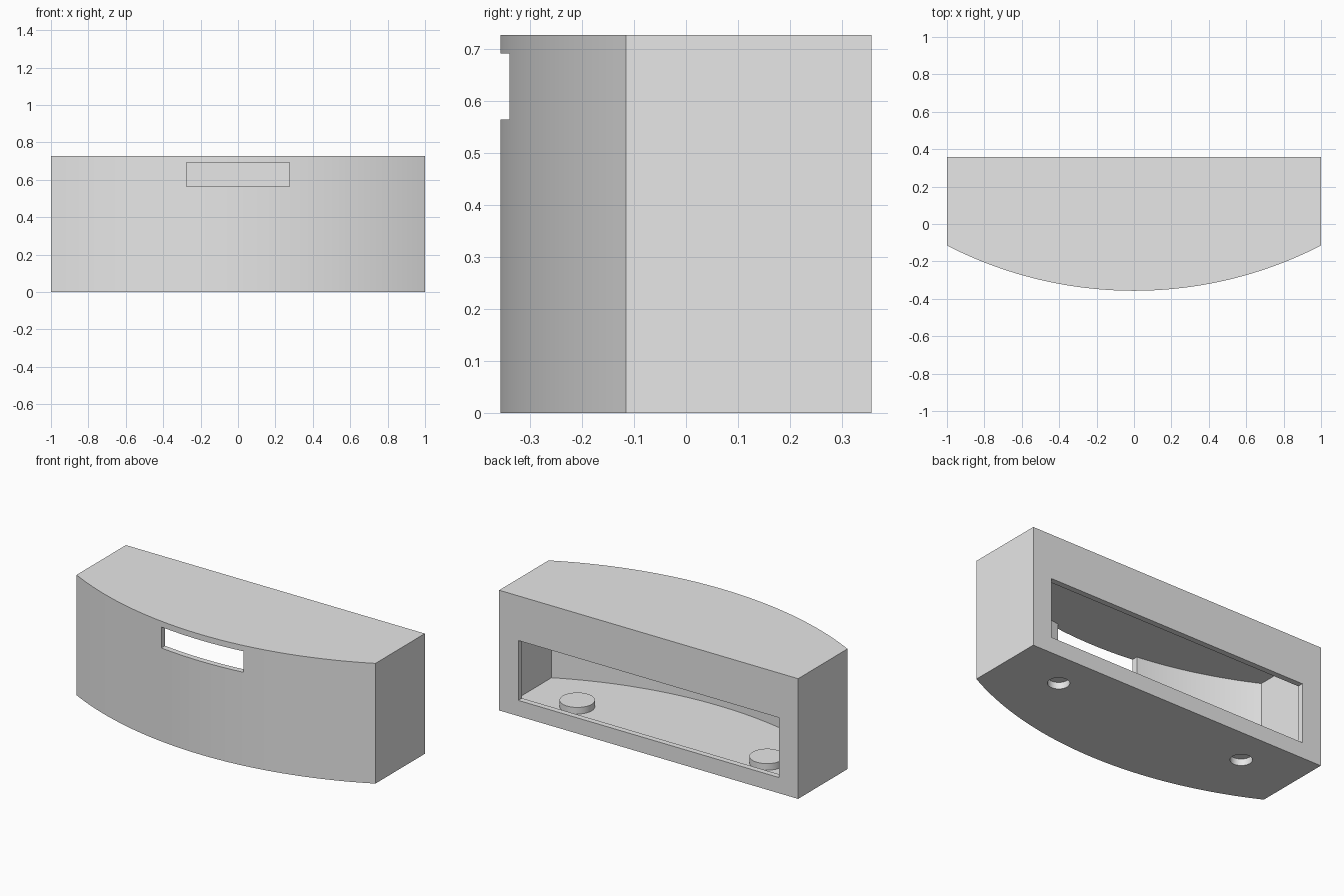
import bpy, bmesh
from math import sqrt, radians

cube = bpy.data.objects.get("Cube")
if cube:
    bpy.data.objects.remove(cube, do_unlink=True)

WALL, HEIGHT, BACK = 0.035, 0.727, 0.357
RADIUS = 2.187
CENTRE_Y = RADIUS - BACK      # axis of the curved front

grey = bpy.data.materials.new("light_grey")
grey.use_nodes = True
colour = (0.8, 0.8, 0.8, 1)
grey.diffuse_color = colour
grey.node_tree.nodes["Principled BSDF"].inputs["Base Color"].default_value = colour


def finish(name, bm):
    bmesh.ops.recalc_face_normals(bm, faces=bm.faces)
    mesh = bpy.data.meshes.new(name)
    bm.to_mesh(mesh)
    bm.free()
    mesh.materials.append(grey)
    ob = bpy.data.objects.new(name, mesh)
    bpy.context.collection.objects.link(ob)
    return ob


def bow_block(name, inset, segments=48):
    """Block with a flat back and an arched front, shrunk by inset."""
    bm = bmesh.new()
    half, r = 1 - inset, RADIUS - inset
    xs = [half * (2 * i / segments - 1) for i in range(segments + 1)]
    outline = [(x, CENTRE_Y - sqrt(r * r - x * x)) for x in xs]
    outline += [(half, BACK - inset), (-half, BACK - inset)]
    face = bm.faces.new([bm.verts.new((x, y, inset)) for x, y in outline])
    out = bmesh.ops.extrude_face_region(bm, geom=[face])
    top = [v for v in out["geom"] if isinstance(v, bmesh.types.BMVert)]
    bmesh.ops.translate(bm, verts=top, vec=(0, 0, HEIGHT - 2 * inset))
    return finish(name, bm)


def box(name, low, high):
    bm = bmesh.new()
    bmesh.ops.create_cube(bm, size=1)
    for v in bm.verts:
        v.co = [h if c > 0 else l for c, l, h in zip(v.co, low, high)]
    return finish(name, bm)


def cylinder(name, x, y, radius, low, high):
    bm = bmesh.new()
    bmesh.ops.create_cone(bm, cap_ends=True, segments=40, radius1=radius,
                          radius2=radius, depth=high - low)
    bmesh.ops.translate(bm, verts=bm.verts, vec=(x, y, (low + high) / 2))
    return finish(name, bm)


def combine(target, tool, operation):
    """Apply a boolean, then discard the tool."""
    tool.hide_render = True
    mod = target.modifiers.new(tool.name, "BOOLEAN")
    mod.operation, mod.object, mod.solver = operation, tool, "EXACT"
    bpy.context.view_layer.objects.active = target
    bpy.ops.object.modifier_apply(modifier=mod.name)
    bpy.data.objects.remove(tool, do_unlink=True)


# Hollow housing with an arched front
housing = bow_block("housing", 0)
combine(housing, bow_block("cavity", WALL), "DIFFERENCE")

# Wide window in the back wall and narrow slot in the front wall
combine(housing, box("back_window", (-0.872, 0.2, 0.095), (0.872, 0.5, 0.457)), "DIFFERENCE")
combine(housing, box("front_slot", (-0.275, -0.5, 0.565), (0.275, -0.2, HEIGHT - WALL)), "DIFFERENCE")

# Capped bosses on the floor with blind holes from below
for side in (-1, 1):
    combine(housing, cylinder("boss", side * 0.635, 0.132, 0.097, 0.02, 0.075), "UNION")
    combine(housing, cylinder("hole", side * 0.635, 0.132, 0.06, -0.1, 0.04), "DIFFERENCE")

# Smooth curves, sharp corners
bpy.ops.object.select_all(action="DESELECT")
housing.select_set(True)
bpy.context.view_layer.objects.active = housing
bpy.ops.object.shade_smooth_by_angle(angle=radians(30))
